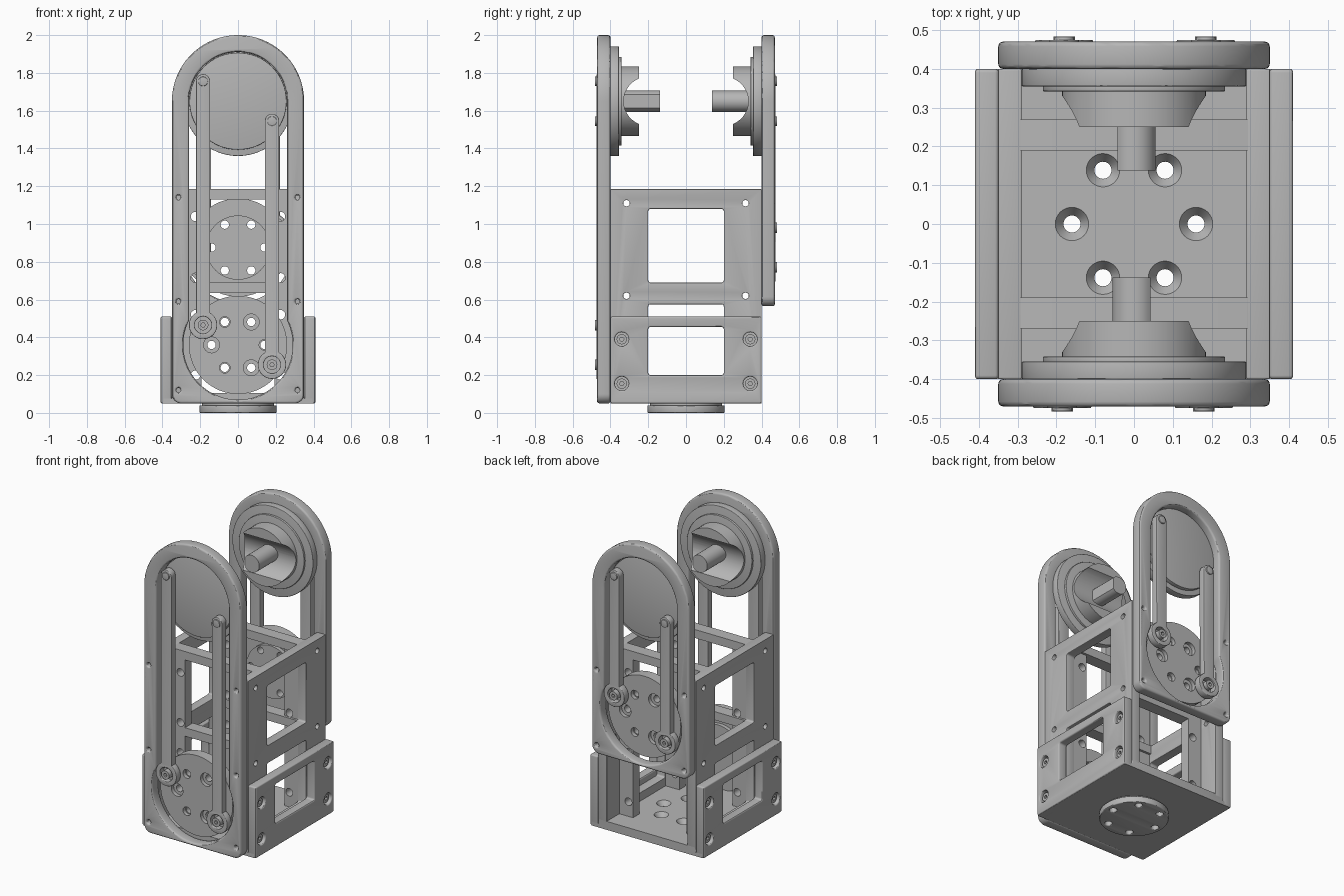
import bpy, bmesh, math
from mathutils import Matrix

cube = bpy.data.objects.get("Cube")
if cube:
    bpy.data.objects.remove(cube, do_unlink=True)

grey = bpy.data.materials.new("machined_grey")
grey.use_nodes = True
colour = (0.47, 0.47, 0.47, 1)
grey.diffuse_color = colour
grey.node_tree.nodes["Principled BSDF"].inputs["Base Color"].default_value = colour

AXES = {"X": Matrix(((0, 0, 1, 0), (1, 0, 0, 0), (0, 1, 0, 0), (0, 0, 0, 1))),
        "Y": Matrix(((1, 0, 0, 0), (0, 0, 1, 0), (0, 1, 0, 0), (0, 0, 0, 1))),
        "Z": Matrix.Identity(4)}
FRONT = Matrix.Identity(4)
BACK = Matrix.Rotation(math.pi, 4, "Z")


def arc(u, v, r, start, end, n=32):
    steps = [math.radians(start + (end - start) * i / n) for i in range(n + 1)]
    return [(u + r * math.cos(a), v + r * math.sin(a)) for a in steps]


def circle(u, v, r, n=32):
    return arc(u, v, r, 0, 360, n)[:-1]


def ring_points(u, v, r, start=0):
    return [(u + r * math.cos(math.radians(start + 60 * i)),
             v + r * math.sin(math.radians(start + 60 * i))) for i in range(6)]


def rect(u0, u1, v0, v1, r=0.012):
    return (arc(u1 - r, v1 - r, r, 0, 90, 4) + arc(u0 + r, v1 - r, r, 90, 180, 4)
            + arc(u0 + r, v0 + r, r, 180, 270, 4) + arc(u1 - r, v0 + r, r, 270, 360, 4))


def finish(ob):
    ob.data.materials.clear()
    ob.data.materials.append(grey)
    bpy.ops.object.select_all(action="DESELECT")
    ob.select_set(True)
    bpy.context.view_layer.objects.active = ob
    bpy.ops.object.shade_smooth_by_angle(angle=math.radians(30))


def slab(name, axis, lo, hi, loops, bevel=0.0, place=FRONT):
    """Extrude an outline (first loop) with holes (other loops) along an axis."""
    cu = bpy.data.curves.new(name, "CURVE")
    cu.dimensions, cu.fill_mode = "2D", "BOTH"
    cu.extrude = (hi - lo) / 2 - bevel
    cu.bevel_depth, cu.offset, cu.bevel_resolution = bevel, -bevel, 2
    for loop in loops:
        sp = cu.splines.new("POLY")
        sp.points.add(len(loop) - 1)
        for p, (u, v) in zip(sp.points, loop):
            p.co = (u, v, 0, 1)
        sp.use_cyclic_u = True
    tmp = bpy.data.objects.new(name, cu)
    bpy.context.collection.objects.link(tmp)
    deps = bpy.context.evaluated_depsgraph_get()
    me = bpy.data.meshes.new_from_object(tmp.evaluated_get(deps))
    bpy.data.objects.remove(tmp, do_unlink=True)
    me.transform(place @ AXES[axis] @ Matrix.Translation((0, 0, (lo + hi) / 2)))
    bm = bmesh.new()
    bm.from_mesh(me)
    bmesh.ops.remove_doubles(bm, verts=bm.verts, dist=0.0001)
    bmesh.ops.recalc_face_normals(bm, faces=bm.faces)
    bm.to_mesh(me)
    bm.free()
    ob = bpy.data.objects.new(name, me)
    bpy.context.collection.objects.link(ob)
    finish(ob)
    return ob


def scoop(ob, cutter):
    """Cut one object with another and drop the cutter."""
    mod = ob.modifiers.new("scoop", "BOOLEAN")
    mod.operation, mod.object, mod.solver = "DIFFERENCE", cutter, "EXACT"
    cutter.hide_render = True
    bpy.context.view_layer.objects.active = ob
    bpy.ops.object.modifier_apply(modifier=mod.name)
    bpy.data.objects.remove(cutter, do_unlink=True)
    finish(ob)


TOP = 1.65


def arm(side, place, pulley, screw_heights):
    """Arched side plate with its pulleys, links and stub shaft."""
    low = pulley - 0.31
    outline = (arc(0, TOP, 0.35, 0, 180, 48) + arc(-0.30, low + 0.05, 0.05, 180, 270, 8)
               + arc(0.30, low + 0.05, 0.05, 270, 360, 8))
    slot = arc(0, TOP, 0.26, 0, 180, 48) + arc(0, pulley, 0.29, 153.7, 386.3, 48)
    holes = [circle(x, z, 0.012, 12) for x in (-0.315, 0.315) for z in screw_heights]
    slab(side + "_arm_plate", "Y", -0.47, -0.40, [outline, slot] + holes, 0.012, place)

    # upper pulley, flange and shaft hub
    for part, r, y0, y1 in (("face", 0.257, -0.425, -0.39), ("flange", 0.29, -0.40, -0.355),
                            ("collar", 0.235, -0.36, -0.342)):
        slab(f"{side}_upper_pulley_{part}", "Y", y0, y1, [circle(0, TOP, r, 64)], 0.003, place)
    hub = slab(side + "_shaft_hub", "Y", -0.35, -0.25, [circle(0, TOP, 0.185, 64)], 0, place)
    cutter = slab("hub_cutter", "X", -0.4, 0.4, [circle(-0.20, TOP, 0.13, 48)], 0, place)
    scoop(hub, cutter)
    shaft = arc(0, TOP, 0.056, 40, 320, 24)
    slab(side + "_stub_shaft", "Y", -0.34, -0.138, [shaft], 0, place)

    # lower pulley with six through holes
    bores = ring_points(0, pulley, 0.14)
    wide = [circle(x, z, 0.042 if i % 2 else 0.028) for i, (x, z) in enumerate(bores)]
    thin = [circle(x, z, 0.022) for x, z in bores]
    slab(side + "_lower_pulley", "Y", -0.425, -0.40, [circle(0, pulley, 0.26, 64)] + wide, 0, place)
    slab(side + "_lower_pulley_web", "Y", -0.40, -0.355, [circle(0, pulley, 0.26, 64)] + thin, 0, place)
    slab(side + "_lower_pulley_boss", "Y", -0.355, -0.33, [circle(0, pulley, 0.17, 64)] + thin, 0, place)

    # two parallel links with pins
    for x, dz in ((-0.185, 0.105), (0.18, -0.105)):
        hi, lo = TOP + dz, pulley + dz
        bar = arc(x, hi, 0.038, 0, 180, 16) + arc(x, lo, 0.075, 120, 420, 32)
        eye = circle(x, lo, 0.045)
        slab(side + "_link", "Y", -0.475, -0.43, [bar, eye], 0.004, place)
        slab(side + "_link_spacer", "Y", -0.43, -0.42, [circle(x, lo, 0.06), circle(x, lo, 0.03)], 0, place)
        slab(side + "_link_top_pin", "Y", -0.483, -0.42, [circle(x, hi, 0.025)], 0.003, place)
        slab(side + "_link_low_pin", "Y", -0.483, -0.42, [circle(x, lo, 0.028), circle(x, lo, 0.012, 6)], 0, place)


arm("front", FRONT, 0.36, (0.12, 0.59, 1.14))
arm("back", BACK, 0.875, (0.62, 1.11))

# side walls of the box and the outer brackets
for side, place in (("left", FRONT), ("right", BACK)):
    small = [circle(y, z, 0.017, 16) for y in (-0.315, 0.315) for z in (0.62, 1.11)]
    windows = [rect(-0.2, 0.2, 0.69, 1.08), rect(-0.2, 0.2, 0.16, 0.575)]
    slab(side + "_box_wall", "X", 0.29, 0.35,
         [rect(-0.4, 0.4, 0.09, 1.185, 0.005)] + windows + small, 0.003, place)
    spots = [(y, z) for y in (-0.34, 0.34) for z in (0.155, 0.39)]
    slab(side + "_bracket", "X", 0.35, 0.41,
         [rect(-0.4, 0.4, 0.05, 0.51, 0.01), rect(-0.2, 0.2, 0.2, 0.455)]
         + [circle(y, z, 0.037) for y, z in spots], 0.008, place)
    for y, z in spots:
        slab(side + "_bracket_screw", "X", 0.34, 0.395,
             [circle(y, z, 0.027), circle(y, z, 0.012, 6)], 0, place)

# inner frames: cross bars and drilled uprights
for side, place in (("front", FRONT), ("back", BACK)):
    for z0, z1 in ((1.13, 1.185), (0.635, 0.69)):
        slab(side + "_cross_bar", "Y", -0.27, -0.19, [rect(-0.295, 0.295, z0, z1, 0.004)], 0, place)
    for sx in (-1, 1):
        drills = [circle(sx * 0.225, z, 0.025, 20) for z in (0.2, 0.52, 0.715, 1.04)]
        a, b = sorted((sx * 0.192, sx * 0.295))
        slab(side + "_upright", "Y", -0.27, -0.205, [rect(a, b, 0.1, 1.15, 0.004)] + drills, 0, place)

# floor with countersunk holes
spots = ring_points(0, 0, 0.16)
edge = rect(-0.405, 0.405, -0.4, 0.4, 0.01)
slab("floor_lower", "Z", 0.05, 0.075, [edge] + [circle(x, y, 0.022) for x, y in spots])
slab("floor_upper", "Z", 0.075, 0.105,
     [rect(-0.35, 0.35, -0.4, 0.4, 0.005)] + [circle(x, y, 0.043) for x, y in spots])
bm = bmesh.new()
for x, y in spots:
    bmesh.ops.create_cone(bm, cap_ends=False, segments=32, radius1=0.022, radius2=0.043,
                          depth=0.03, matrix=Matrix.Translation((x, y, 0.09)))
bmesh.ops.reverse_faces(bm, faces=bm.faces)
sinks = bpy.data.meshes.new("countersinks")
bm.to_mesh(sinks)
bm.free()
sink_ob = bpy.data.objects.new("countersinks", sinks)
bpy.context.collection.objects.link(sink_ob)
finish(sink_ob)

# round foot under the floor
drills = [circle(x, y, 0.022) for x, y in spots]
slab("foot_disc", "Z", 0.0, 0.04, [circle(0, 0, 0.205, 64)] + drills, 0.006)
slab("foot_neck", "Z", 0.035, 0.055, [circle(0, 0, 0.19, 64)] + drills)
